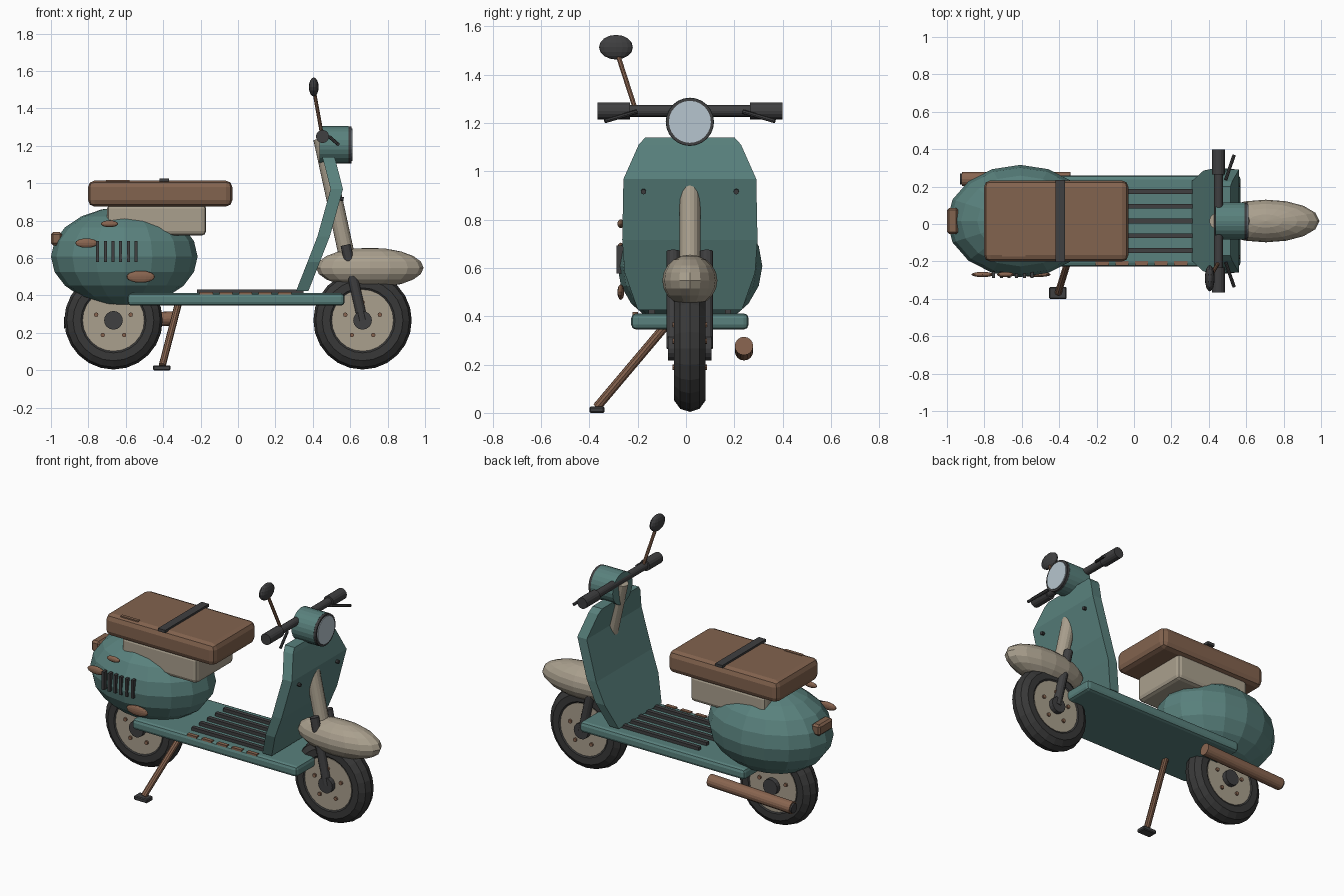
import bpy, bmesh, math
from mathutils import Vector

if "Cube" in bpy.data.objects:
    bpy.data.objects.remove(bpy.data.objects["Cube"], do_unlink=True)

C = 0.016  # centre line in y


def material(name, rgb):
    m = bpy.data.materials.new(name)
    m.use_nodes = True
    col = (*rgb, 1)
    m.diffuse_color = col
    bsdf = m.node_tree.nodes["Principled BSDF"]
    bsdf.inputs["Base Color"].default_value = col
    bsdf.inputs["Roughness"].default_value = 0.6
    return m


TEAL = material("teal paint", (0.1, 0.22, 0.205))
CREAM = material("cream paint", (0.4, 0.35, 0.27))
BROWN = material("brown leather", (0.225, 0.125, 0.077))
COPPER = material("copper", (0.25, 0.13, 0.08))
DARK = material("dark metal", (0.05, 0.05, 0.052))
RUBBER = material("black rubber", (0.04, 0.04, 0.04))
LENS = material("pale glass", (0.47, 0.56, 0.62))


def finish(name, bm, mat, bevel=0, segments=1):
    if bevel:
        bmesh.ops.bevel(bm, geom=bm.edges[:], offset=bevel, segments=segments,
                        affect='EDGES', profile=0.5)
    bmesh.ops.recalc_face_normals(bm, faces=bm.faces[:])
    me = bpy.data.meshes.new(name)
    bm.to_mesh(me)
    bm.free()
    me.materials.append(mat)
    ob = bpy.data.objects.new(name, me)
    bpy.context.scene.collection.objects.link(ob)
    return ob


def box(name, lo, hi, mat, bevel=0, segments=1):
    bm = bmesh.new()
    bmesh.ops.create_cube(bm, size=1)
    lo, hi = Vector(lo), Vector(hi)
    for v in bm.verts:
        v.co = (lo + hi) / 2 + v.co * (hi - lo)
    return finish(name, bm, mat, bevel, segments)


def rod(name, a, b, r, mat, sides=16, r2=None):
    a, b = Vector(a), Vector(b)
    bm = bmesh.new()
    bmesh.ops.create_cone(bm, cap_ends=True, segments=sides, radius1=r,
                          radius2=r if r2 is None else r2, depth=(b - a).length)
    ob = finish(name, bm, mat)
    ob.location = (a + b) / 2
    ob.rotation_mode = 'QUATERNION'
    ob.rotation_quaternion = (b - a).to_track_quat('Z', 'Y')
    return ob


def ellipsoid(name, centre, radii, mat, u=16, v=10):
    bm = bmesh.new()
    bmesh.ops.create_uvsphere(bm, u_segments=u, v_segments=v, radius=1)
    bmesh.ops.scale(bm, vec=radii, verts=bm.verts)
    bmesh.ops.translate(bm, vec=centre, verts=bm.verts)
    return finish(name, bm, mat)


def tyre(name, centre, major, minor, mat, around=24, across=10):
    bm = bmesh.new()
    rings = []
    for i in range(around):
        t = math.tau * i / around
        ring = []
        for j in range(across):
            p = math.tau * j / across
            r = major + minor * math.cos(p)
            ring.append(bm.verts.new((centre[0] + r * math.sin(t),
                                      centre[1] + minor * math.sin(p),
                                      centre[2] + r * math.cos(t))))
        rings.append(ring)
    for i in range(around):
        for j in range(across):
            a, b = rings[i], rings[(i + 1) % around]
            k = (j + 1) % across
            bm.faces.new((a[j], b[j], b[k], a[k]))
    return finish(name, bm, mat)


# Wheels: tyre, cream disc, hub and a ring of bolts on both faces
for pos, x in (("rear", -0.666), ("front", 0.666)):
    z = 0.267
    tyre(pos + "_tyre", (x, C, z), 0.195, 0.068, RUBBER)
    rod(pos + "_wheel_disc", (x, C - 0.061, z), (x, C + 0.061, z), 0.165, CREAM, 24)
    rod(pos + "_hub", (x, C - 0.09, z), (x, C + 0.09, z), 0.05, DARK)
    for i in range(5):
        a = math.tau * (i + 0.25) / 5
        bx, bz = x + 0.097 * math.cos(a), z + 0.097 * math.sin(a)
        rod(f"{pos}_wheel_bolt_{i}", (bx, C - 0.071, bz), (bx, C + 0.071, bz), 0.012, COPPER, 8)

# Floorboard with dark slats and copper edge trim
box("floorboard", (-0.59, C - 0.243, 0.345), (0.57, C + 0.243, 0.412), TEAL, 0.02, 2)
for i in range(5):
    y = C + 0.079 * (i - 2)
    box(f"floor_slat_{i}", (-0.22, y - 0.013, 0.405), (0.35, y + 0.013, 0.432), DARK)
    x = -0.17 + 0.105 * i
    box(f"floor_trim_{i}", (x - 0.035, -0.222, 0.405), (x + 0.035, -0.198, 0.418), COPPER)

# Leg shield: bent slab lofted from (z, back x, half width) rows
rows = [(0.425, 0.311, 0.215), (0.58, 0.372, 0.27), (0.716, 0.425, 0.28),
        (0.968, 0.495, 0.275), (1.11, 0.459, 0.212), (1.14, 0.45, 0.185)]
bm = bmesh.new()
loops = []
for z, x, w in rows:
    t = 0.066
    loops.append([bm.verts.new(p) for p in ((x, C - w, z), (x + t, C - w, z),
                                            (x + t, C + w, z), (x, C + w, z))])
for a, b in zip(loops, loops[1:]):
    for j in range(4):
        k = (j + 1) % 4
        bm.faces.new((a[j], a[k], b[k], b[j]))
bm.faces.new(loops[0])
bm.faces.new(loops[-1])
rim = [e for e in bm.edges if e.calc_face_angle(0) > 0.9]
bmesh.ops.bevel(bm, geom=rim, offset=0.014, segments=1, affect='EDGES')
finish("leg_shield", bm, TEAL)
for s in (-1, 1):
    rod(f"shield_screw_{s}", (0.53, C + s * 0.192, 0.92), (0.565, C + s * 0.192, 0.915), 0.011, DARK, 8)

# Steering column, fork and front mudguard
rod("steering_column", (0.445, C, 1.24), (0.578, C, 0.63), 0.043, CREAM)
for s in (-1, 1):
    y = C + s * 0.069
    rod(f"fork_leg_{s}", (0.575, y, 0.67), (0.666, y, 0.267), 0.027, DARK, 12)
ellipsoid("front_mudguard", (0.705, C, 0.548), (0.287, 0.114, 0.107), CREAM, 16, 10)

# Headlamp
rod("headlamp_shell", (0.435, C, 1.205), (0.59, C, 1.205), 0.1, TEAL, 24)
rod("headlamp_rim", (0.585, C, 1.205), (0.606, C, 1.205), 0.099, DARK, 24)
rod("headlamp_lens", (0.6, C, 1.205), (0.611, C, 1.205), 0.087, LENS, 24)

# Handlebar, grips and levers
rod("handlebar", (0.452, C - 0.3, 1.25), (0.452, C + 0.3, 1.25), 0.024, DARK)
for s in (-1, 1):
    rod(f"grip_{s}", (0.452, C + s * 0.248, 1.25), (0.452, C + s * 0.383, 1.25), 0.035, DARK)
    rod(f"brake_lever_{s}", (0.49, C + s * 0.22, 1.247), (0.535, C + s * 0.352, 1.208), 0.009, DARK, 8)

# Mirror
rod("mirror_stem", (0.448, -0.212, 1.265), (0.41, -0.28, 1.475), 0.01, COPPER, 8)
ellipsoid("mirror_head", (0.405, -0.29, 1.514), (0.026, 0.07, 0.051), DARK, 16, 8)

# Rear cowl with side vents, badges and tail lamp
ellipsoid("rear_cowl", (-0.608, C, 0.608), (0.392, 0.3, 0.265), TEAL, 16, 10)
for i in range(6):
    x = -0.75 + 0.041 * i
    box(f"cowl_vent_{i}", (x - 0.008, -0.288, 0.578), (x + 0.008, -0.255, 0.692), DARK)
for i, (x, z, rx, rz) in enumerate([(-0.81, 0.68, 0.06, 0.025),
                                    (-0.687, 0.783, 0.046, 0.018),
                                    (-0.52, 0.5, 0.076, 0.032)]):
    ellipsoid(f"side_badge_{i}", (x, -0.27, z), (rx, 0.014, rz), COPPER, 16, 8)
box("tail_lamp", (-1.0, C - 0.07, 0.668), (-0.94, C + 0.07, 0.738), BROWN, 0.012)

# Seat, its base, strap and stitching plate
box("seat_base", (-0.7, C - 0.19, 0.72), (-0.17, C + 0.19, 0.89), CREAM, 0.025, 2)
box("seat", (-0.802, C - 0.217, 0.875), (-0.03, C + 0.217, 1.014), BROWN, 0.035, 2)
box("seat_strap", (-0.421, C - 0.22, 1.008), (-0.37, C + 0.22, 1.026), DARK)
box("seat_patch", (-0.705, -0.175, 1.01), (-0.58, -0.155, 1.018), BROWN)

# Exhaust
rod("exhaust", (-0.34, 0.24, 0.277), (-0.92, 0.24, 0.255), 0.038, COPPER)
rod("exhaust_tip", (-0.915, 0.24, 0.255), (-0.93, 0.24, 0.2545), 0.03, DARK)

# Side stand
rod("stand_leg", (-0.318, -0.085, 0.36), (-0.405, -0.368, 0.025), 0.019, COPPER, 10)
box("stand_foot", (-0.455, -0.4, 0.0), (-0.36, -0.338, 0.026), DARK, 0.005)
